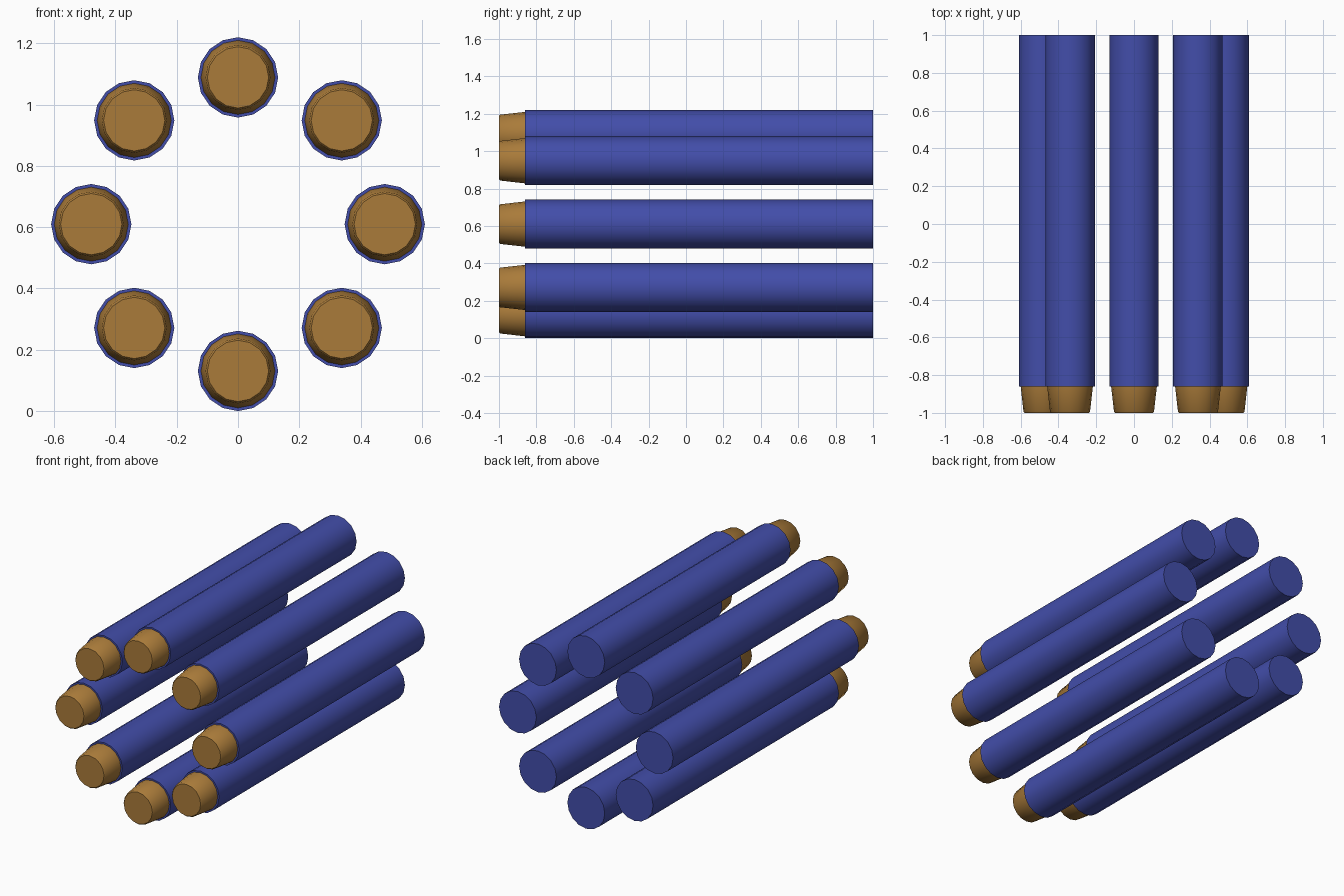
import bpy, bmesh, math

cube = bpy.data.objects.get("Cube")
if cube:
    bpy.data.objects.remove(cube)

SIDES = 16
COUNT = 8
RING_RADIUS = 0.479
CENTRE_Z = 0.61


def make_material(name, colour):
    mat = bpy.data.materials.new(name)
    mat.use_nodes = True
    mat.diffuse_color = colour
    mat.node_tree.nodes["Principled BSDF"].inputs["Base Color"].default_value = colour
    return mat


def lathe(name, profile, mat, location):
    """Closed solid turned about the y axis from (radius, y) pairs, front to back."""
    bm = bmesh.new()
    rings = []
    for radius, y in profile:
        ring = []
        for i in range(SIDES):
            a = math.tau * i / SIDES
            ring.append(bm.verts.new((radius * math.sin(a), y, radius * math.cos(a))))
        rings.append(ring)
    for front, back in zip(rings, rings[1:]):
        for i in range(SIDES):
            j = (i + 1) % SIDES
            bm.faces.new((front[i], front[j], back[j], back[i]))
    bm.faces.new(rings[0])
    bm.faces.new(rings[-1])
    bmesh.ops.recalc_face_normals(bm, faces=bm.faces)
    mesh = bpy.data.meshes.new(name)
    bm.to_mesh(mesh)
    bm.free()
    mesh.materials.append(mat)
    obj = bpy.data.objects.new(name, mesh)
    obj.location = location
    bpy.context.collection.objects.link(obj)
    bpy.ops.object.select_all(action="DESELECT")
    obj.select_set(True)
    bpy.context.view_layer.objects.active = obj
    bpy.ops.object.shade_smooth_by_angle(angle=math.radians(35))
    return obj


blue = make_material("blue", (0.055, 0.075, 0.40, 1))
tan = make_material("tan", (0.40, 0.198, 0.042, 1))

# Ring of long tubes, each with a tapered plug at the front
for k in range(COUNT):
    a = math.tau * k / COUNT
    place = (RING_RADIUS * math.sin(a), 0, CENTRE_Z + RING_RADIUS * math.cos(a))
    lathe(f"tube_{k + 1}", [(0.131, -0.86), (0.131, 1)], blue, place)
    lathe(f"plug_{k + 1}", [(0.1, -1), (0.106, -0.993), (0.121, -0.86)], tan, place)
